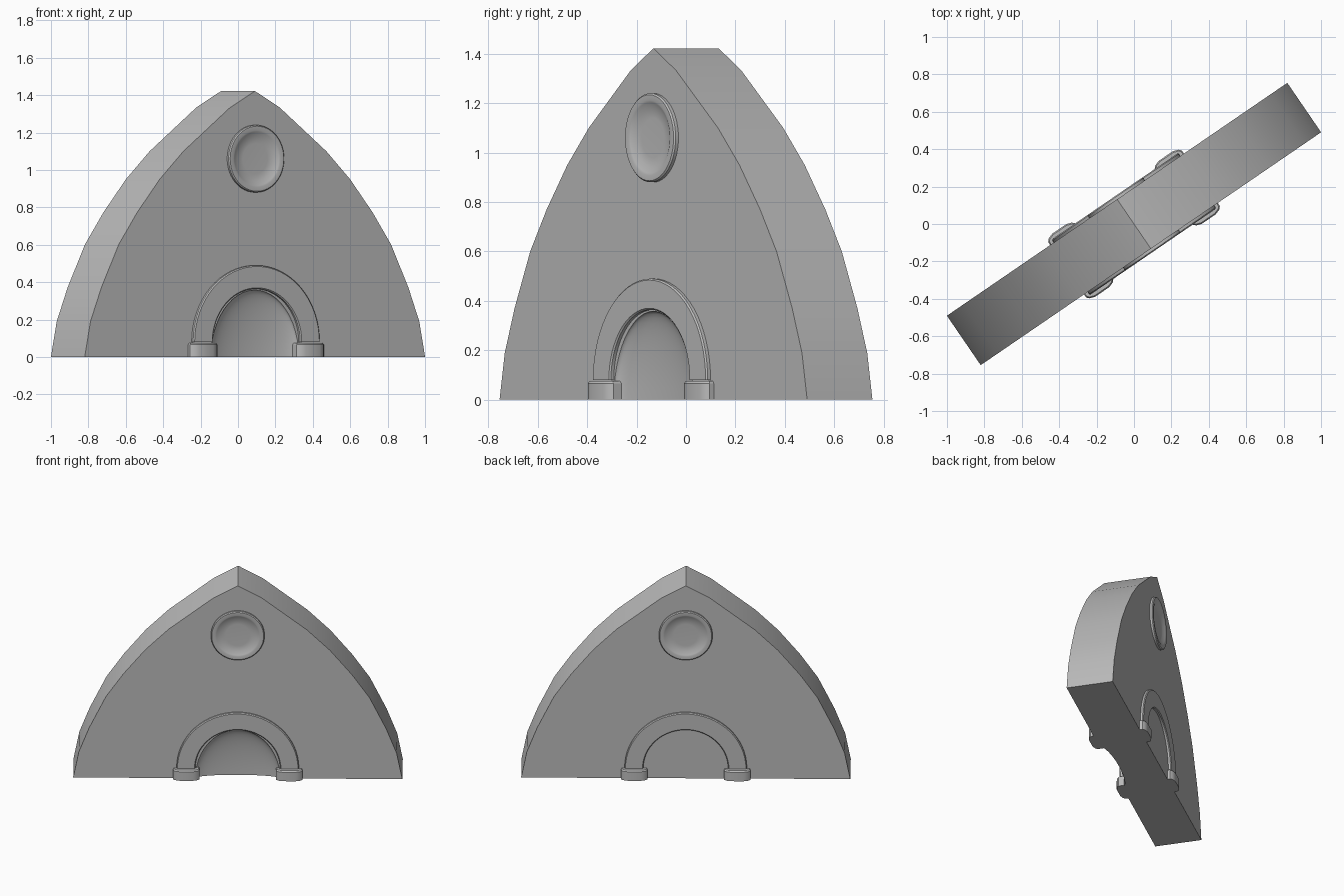
import bpy, bmesh, math
from mathutils import Matrix

if "Cube" in bpy.data.objects:
    bpy.data.objects.remove(bpy.data.objects["Cube"])

TURN = math.atan2(1.245, 1.82)   # the slab stands diagonally
HALF = 0.16                      # half thickness
FACES = (("front", 0), ("back", math.pi))

stone = bpy.data.materials.new("grey_stone")
stone.use_nodes = True
stone.diffuse_color = (0.5, 0.5, 0.5, 1)
stone.node_tree.nodes["Principled BSDF"].inputs["Base Color"].default_value = (0.5, 0.5, 0.5, 1)


def finish(name, bm, spin=0, smooth=True):
    bmesh.ops.remove_doubles(bm, verts=bm.verts, dist=1e-5)
    bmesh.ops.recalc_face_normals(bm, faces=bm.faces)
    mesh = bpy.data.meshes.new(name)
    bm.to_mesh(mesh)
    bm.free()
    mesh.materials.append(stone)
    ob = bpy.data.objects.new(name, mesh)
    bpy.context.collection.objects.link(ob)
    mesh.transform(Matrix.Rotation(TURN + spin, 4, 'Z'))
    if smooth:
        smooth_object(ob)
    return ob


def smooth_object(ob):
    bpy.ops.object.select_all(action='DESELECT')
    ob.select_set(True)
    bpy.context.view_layer.objects.active = ob
    bpy.ops.object.shade_smooth_by_angle(angle=math.radians(32))


def prism(bm, points, move):
    face = bm.faces.new([bm.verts.new(p) for p in points])
    new = bmesh.ops.extrude_face_region(bm, geom=[face])["geom"]
    bmesh.ops.translate(bm, verts=[g for g in new if isinstance(g, bmesh.types.BMVert)], vec=move)


def lathe(profile, height, sweep, steps):
    """Spin (radius, projection) points around the axis normal to the slab face."""
    bm = bmesh.new()
    rows = []
    for i in range(steps + 1):
        a = sweep * i / steps
        rows.append([bm.verts.new((r * math.cos(a), -HALF - p, height + r * math.sin(a)))
                     for r, p in profile])
    for a, b in zip(rows, rows[1:]):
        for j in range(len(profile) - 1):
            quad = (a[j], a[j + 1], b[j + 1], b[j])
            if profile[j + 1][0] == 0:
                quad = (a[j], a[j + 1], b[j])
            bm.faces.new(quad)
    return bm


# Pointed slab body
side = [(1.1025, 0), (1.065, 0.19), (0.995, 0.37), (0.883, 0.6), (0.765, 0.77),
        (0.617, 0.95), (0.463, 1.1), (0.162, 1.333)]
outline = side + [(0, 1.422)] + [(-x, z) for x, z in reversed(side)]
bm = bmesh.new()
prism(bm, [(x, -HALF, z) for x, z in outline], (0, 2 * HALF, 0))
body = finish("slab_body", bm, smooth=False)

# Shallow bowls hollowed out below the arches
for label, spin in FACES:
    bm = bmesh.new()
    bmesh.ops.create_uvsphere(bm, u_segments=48, v_segments=24, radius=1,
                              matrix=Matrix.Translation((0, -HALF, 0)) @ Matrix.Diagonal((0.284, 0.055, 0.358, 1)))
    cutter = finish(label + "_bowl_cutter", bm, spin)
    cutter.hide_render = True
    cutter.hide_viewport = True
    cut = body.modifiers.new(label + "_bowl", 'BOOLEAN')
    cut.operation = 'DIFFERENCE'
    cut.object = cutter

# Apply the cuts, then drop the cutters
graph = bpy.context.evaluated_depsgraph_get()
body.data = bpy.data.meshes.new_from_object(body.evaluated_get(graph))
body.modifiers.clear()
for label, spin in FACES:
    bpy.data.objects.remove(bpy.data.objects[label + "_bowl_cutter"])
smooth_object(body)

for label, spin in FACES:
    # Round medallion with a dished centre
    finish(label + "_medallion",
           lathe([(0.18, -0.01), (0.18, 0.014), (0.174, 0.02), (0.152, 0.02), (0.143, 0.017),
                  (0.12, 0.004), (0.08, 0.002), (0, 0.002)], 1.06, 2 * math.pi, 48), spin)

    # Raised arch band
    finish(label + "_arch",
           lathe([(0.41, -0.01), (0.41, 0.014), (0.404, 0.02), (0.29, 0.02), (0.284, 0.014),
                  (0.284, -0.01)], 0.08, math.pi, 32), spin)

    # Rounded feet of the arch
    for where, cx in (("left", 0.345), ("right", -0.345)):
        bm = bmesh.new()
        shape = [(-0.088, -0.02), (-0.088, 0.02), (-0.075, 0.034), (-0.045, 0.044)]
        shape += [(-x, p) for x, p in reversed(shape)]
        prism(bm, [(cx + x, -HALF - p, 0) for x, p in shape], (0, 0, 0.066))
        top = [f for f in bm.faces if all(v.co.z > 0.06 for v in f.verts)]
        bmesh.ops.inset_region(bm, faces=top, thickness=0.007, depth=0)
        for v in top[0].verts:
            v.co.z = 0.075
        finish(label + "_" + where + "_foot", bm, spin)
